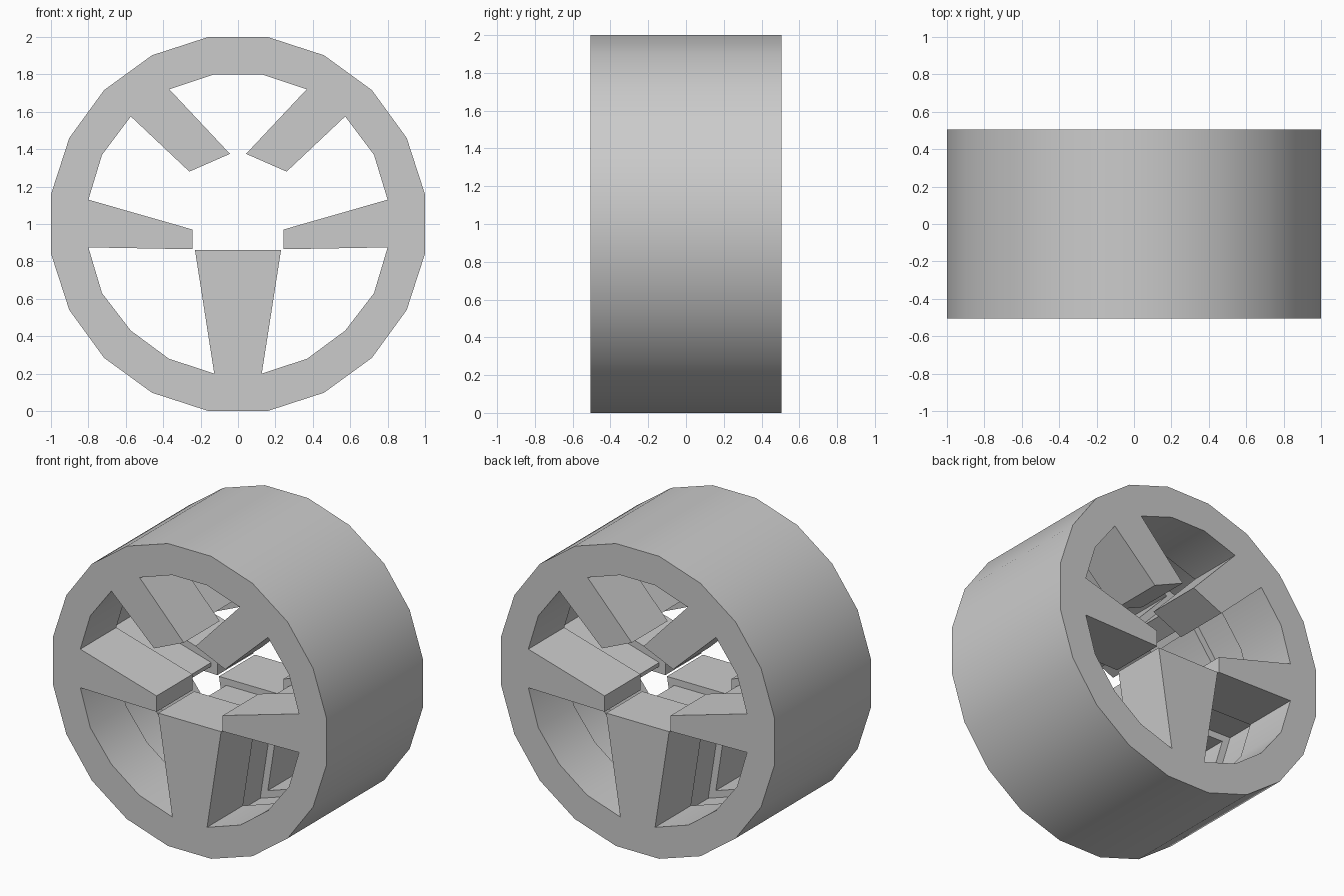
import bpy, bmesh, math
from mathutils import Vector

if "Cube" in bpy.data.objects:
    bpy.data.objects.remove(bpy.data.objects["Cube"])

HALF = 0.505      # half width of the wheel
GROOVE = 0.13     # half width of the inner groove
DEPTH = 0.045     # groove depth into rim and spokes

# Outer rim: 20-sided, flat on the ground
R = 1 / math.cos(math.pi / 20)
outer = [Vector((R * math.cos(math.radians(9 + 18 * i)),
                 1 + R * math.sin(math.radians(9 + 18 * i)))) for i in range(20)]

# Right half of the hole outline: bottom spoke, side spoke, upper spoke
half = [(0.23, 0.86), (0.127, 0.2), (0.37, 0.28), (0.573, 0.43), (0.727, 0.63),
        (0.8, 0.875), (0.242, 0.865), (0.242, 0.97), (0.8, 1.13), (0.727, 1.37),
        (0.573, 1.575), (0.26, 1.28), (0.043, 1.375), (0.367, 1.72), (0.127, 1.8)]
hole = [Vector(p) for p in half] + [Vector((-x, z)) for x, z in reversed(half)]


def offset(loop, d):
    """Push a closed outline into the surrounding material."""
    out = []
    n = len(loop)
    for i, p in enumerate(loop):
        a = (p - loop[i - 1]).normalized()
        b = (loop[(i + 1) % n] - p).normalized()
        n1, n2 = Vector((a.y, -a.x)), Vector((b.y, -b.x))
        out.append(p + (n1 + n2) * (d / (1 + n1.dot(n2))))
    return out


bm = bmesh.new()


def ring(loop, y):
    return [bm.verts.new((p.x, y, p.y)) for p in loop]


def bridge(a, b):
    n = len(a)
    for i in range(n):
        j = (i + 1) % n
        bm.faces.new((a[i], a[j], b[j], b[i]))


# Tread
tread = [ring(outer, -HALF), ring(outer, HALF)]
bridge(*tread)

# Inner walls with the recessed groove halfway through
deep = offset(hole, DEPTH)
inner = [ring(hole, -HALF), ring(hole, -GROOVE), ring(deep, -GROOVE),
         ring(deep, GROOVE), ring(hole, GROOVE), ring(hole, HALF)]
for a, b in zip(inner, inner[1:]):
    bridge(a, b)

# Front and back faces
for o, h in ((tread[0], inner[0]), (tread[1], inner[-1])):
    edges = [bm.edges.get((l[i - 1], l[i])) for l in (o, h) for i in range(len(l))]
    bmesh.ops.triangle_fill(bm, edges=edges, use_beauty=True)

bmesh.ops.recalc_face_normals(bm, faces=bm.faces[:])
mesh = bpy.data.meshes.new("spoked_wheel")
bm.to_mesh(mesh)
bm.free()
wheel = bpy.data.objects.new("spoked_wheel", mesh)
bpy.context.collection.objects.link(wheel)
bpy.context.view_layer.objects.active = wheel
wheel.select_set(True)
bpy.ops.object.shade_smooth_by_angle(angle=math.radians(30))
